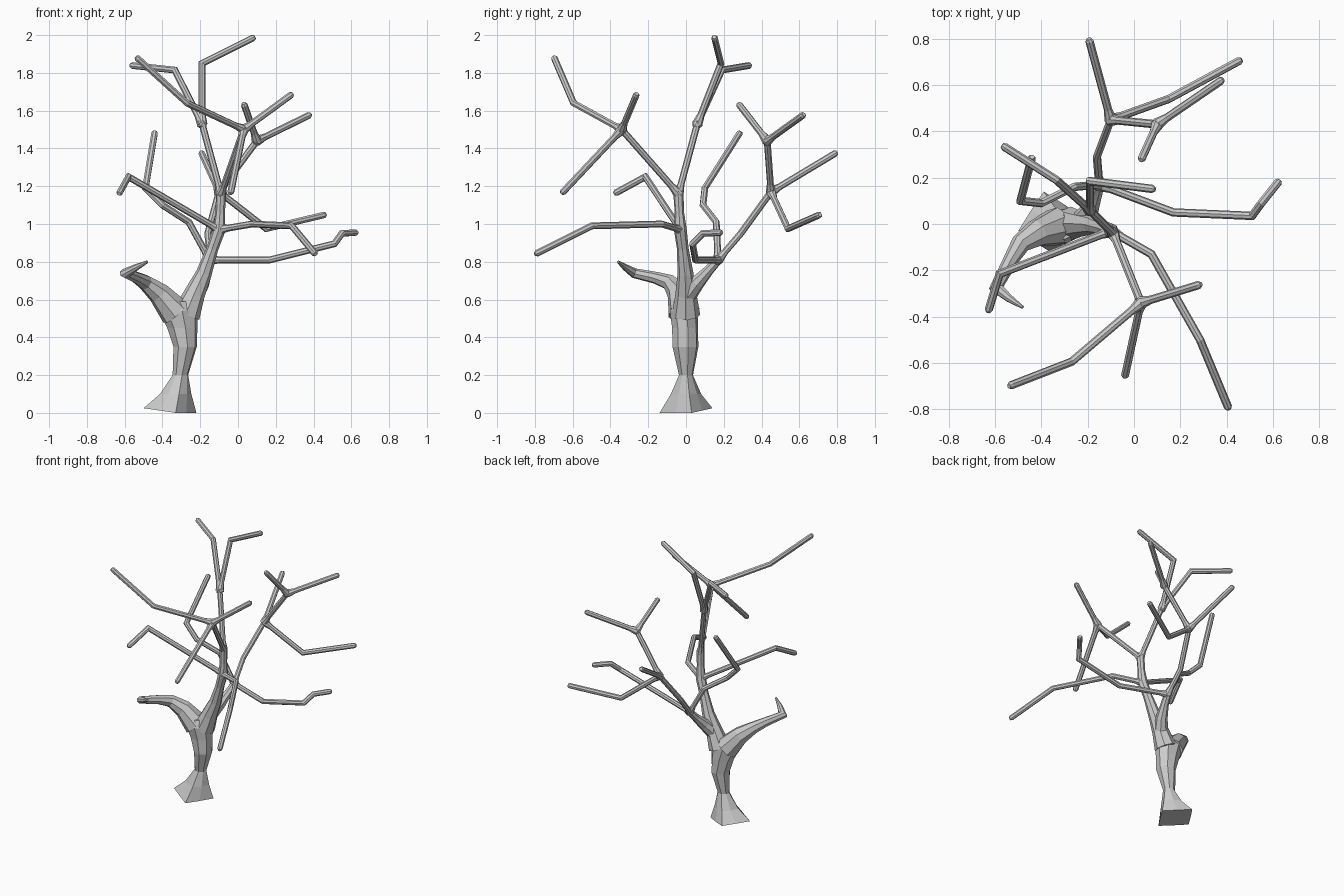
import bpy, bmesh, math
from mathutils import Vector

if "Cube" in bpy.data.objects:
    bpy.data.objects.remove(bpy.data.objects["Cube"])

SIDES = 8


def loft(bm, rings):
    """Bridge a list of equal-sized vertex rings and cap both ends."""
    for a, b in zip(rings, rings[1:]):
        for i in range(SIDES):
            j = (i + 1) % SIDES
            bm.faces.new((a[i], a[j], b[j], b[i]))
    bm.faces.new(rings[0][::-1])
    bm.faces.new(rings[-1])


def finish(bm, name):
    bmesh.ops.recalc_face_normals(bm, faces=bm.faces)
    me = bpy.data.meshes.new(name)
    bm.to_mesh(me)
    bm.free()
    ob = bpy.data.objects.new(name, me)
    bpy.context.collection.objects.link(ob)
    return ob


def tube(bm, pts, radii):
    """Eight-sided tube along a path, mitred at bends."""
    pts = [Vector(p) for p in pts]
    dirs = [(b - a).normalized() for a, b in zip(pts, pts[1:])]
    side = dirs[0].orthogonal().normalized()
    rings = []
    for k, (p, r) in enumerate(zip(pts, radii)):
        d0, d1 = dirs[max(k - 1, 0)], dirs[min(k, len(dirs) - 1)]
        plane = (d0 + d1).normalized()
        u = (side - d0 * side.dot(d0)).normalized()
        w = d0.cross(u)
        ring = []
        for i in range(SIDES):
            t = math.tau * i / SIDES
            o = (u * math.cos(t) + w * math.sin(t)) * r
            o -= d0 * (o.dot(plane) / d0.dot(plane))   # slide onto the mitre plane
            ring.append(bm.verts.new(p + o))
        rings.append(ring)
        side = d0.rotation_difference(d1) @ u
    loft(bm, rings)


def twig(name, *pts, r=0.018, flare=0.028):
    """Thin branch: flared at the fork, even along its length, rounded tip."""
    p = [Vector(q) for q in pts]
    d0, d1 = (p[1] - p[0]).normalized(), (p[-1] - p[-2]).normalized()
    path = [p[0], p[0] + d0 * 0.055] + p[1:-1] + [p[-1] - d1 * 0.012, p[-1]]
    bm = bmesh.new()
    tube(bm, path, [flare] + [r] * (len(path) - 2) + [r * 0.6])
    return finish(bm, name)


def limb(name, *nodes):
    """Thick limb from (x, y, z, radius) nodes."""
    bm = bmesh.new()
    tube(bm, [n[:3] for n in nodes], [n[3] for n in nodes])
    return finish(bm, name)


# trunk: square tilted foot rising to a narrow neck and a wide crotch
bm = bmesh.new()
rings = []
for n, (x, y, z, rx, ry) in enumerate([
        (-.36, 0, .0125, .143, .143), (-.33, 0, .10, .085, .082),
        (-.305, 0, .20, .042, .038), (-.28, -.003, .35, .063, .070),
        (-.295, -.005, .45, .082, .070), (-.317, -.012, .54, .105, .075),
        (-.315, -.012, .59, .075, .055)]):
    ring = []
    for i in range(SIDES):
        t = math.radians(12) + math.tau * i / SIDES
        k = (0.72, 0.85)[n] if n < 2 and i % 2 else 1
        dx, dy = rx * k * math.cos(t), ry * k * math.sin(t)
        tilt = -.61 * (.17 * dx - .11 * dy) if n == 0 else 0
        ring.append(bm.verts.new((x + dx, y + dy, z + tilt)))
    rings.append(ring)
loft(bm, rings)
finish(bm, "trunk")

# fork points
A = (-.10, -.03, .97)
B = (-.09, -.04, 1.16)
C = (.03, -.34, 1.50)
D = (-.19, .06, 1.53)
F = (-.15, .17, .81)
G = (-.10, .45, 1.17)
H = (.10, .43, 1.44)

# thick limbs leaving the trunk
limb("left_limb", (-.33, -.01, .53, .085), (-.42, -.04, .635, .06),
     (-.49, -.085, .69, .042), (-.535, -.16, .715, .032),
     (-.595, -.275, .74, .026), (-.54, -.32, .77, .018), (-.48, -.36, .80, .007))
limb("main_limb", (-.275, 0, .52, .075), (-.23, 0, .63, .056),
     (-.18, -.003, .74, .042), (-.135, -.017, .87, .031), (*A, .034),
     (-.094, -.035, 1.06, .025), (*B, .027))
limb("back_limb", (-.23, .005, .62, .05), (-.19, .06, .69, .04),
     (-.165, .12, .755, .028), (*F, .024))

# branches from the main limb
twig("low_left_branch", A, (-.58, -.215, 1.25), (-.63, -.38, 1.16))
twig("low_front_branch", A, (.075, -.13, 1.0), (.285, -.50, .99), (.41, -.80, .84))
twig("front_branch", B, C)
twig("front_right_twig", C, (.29, -.26, 1.69))
twig("front_drooping_twig", C, (-.04, -.66, 1.16))
twig("front_left_twig", C, (-.27, -.595, 1.64), (-.54, -.70, 1.885))
twig("top_branch", B, D)
twig("top_left_twig", D, (-.335, .19, 1.815), (-.57, .34, 1.84))
twig("top_right_twig", D, (-.19, .185, 1.85), (.09, .15, 1.99))

# branches from the back limb
twig("right_branch", F, (.17, .05, .81), (.51, .035, .895),
     (.55, .09, .95), (.63, .19, .955))
twig("left_branch", F, (-.26, .16, 1.01), (-.40, .09, 1.10),
     (-.49, .10, 1.19), (-.44, .29, 1.49))
twig("back_branch", F, (-.16, .29, .95), G)
twig("back_tip_twig", G, (-.195, .80, 1.38))
twig("back_right_twig", G, (.15, .54, .975), (.465, .71, 1.05))
twig("back_upper_branch", G, H)
twig("upper_right_twig", H, (.385, .625, 1.58))
twig("upper_inner_twig", H, (.03, .275, 1.64))

# swollen joints where branches meet
for n, p in enumerate((B, C, D, F, G, H)):
    bpy.ops.mesh.primitive_ico_sphere_add(subdivisions=1, radius=.03, location=p)
    bpy.context.object.name = f"fork_joint_{n + 1}"
